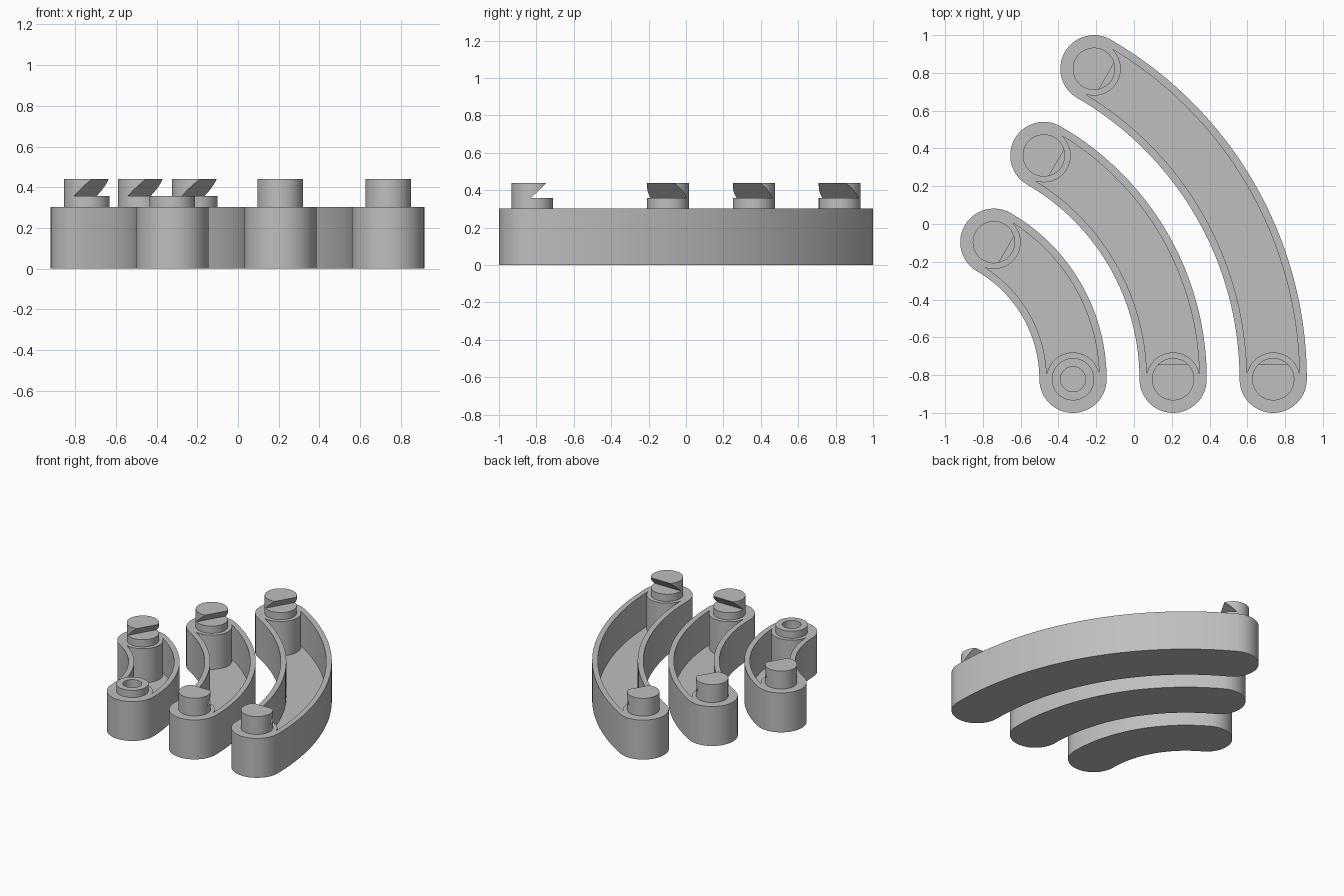
import bpy, math
from math import sin, cos, pi
from mathutils import Matrix, Vector

if "Cube" in bpy.data.objects:
    bpy.data.objects.remove(bpy.data.objects["Cube"])

CENTRE = Vector((-1.161, -0.822))   # shared centre of all arcs
SWEEP = pi / 3
RADII = {"small": 0.838, "medium": 1.368, "large": 1.898}
HALF, CAVITY, POST = 0.178, 0.139, 0.142
FLOOR, RIM, STEP, TOP = 0.04, 0.303, 0.358, 0.44
PEG, BORE = 0.112, 0.066

grey = bpy.data.materials.new("plain grey")
grey.use_nodes = True
colour = (0.52, 0.52, 0.52, 1)
grey.diffuse_color = colour
grey.node_tree.nodes["Principled BSDF"].inputs["Base Color"].default_value = colour


def arc(c, r, a, b, n):
    return [(c[0] + r * cos(a + (b - a) * i / n),
             c[1] + r * sin(a + (b - a) * i / n)) for i in range(n + 1)]


def prism(name, outline, low, high, matrix=None):
    """Extrude a counter-clockwise outline from low to high."""
    n = len(outline)
    verts = [(x, y, z) for z in (low, high) for x, y in outline]
    faces = [list(range(n))[::-1], list(range(n, 2 * n))]
    faces += [(i, (i + 1) % n, (i + 1) % n + n, i + n) for i in range(n)]
    mesh = bpy.data.meshes.new(name)
    mesh.from_pydata(verts, [], faces)
    if matrix:
        mesh.transform(matrix)
    mesh.materials.append(grey)
    obj = bpy.data.objects.new(name, mesh)
    bpy.context.collection.objects.link(obj)
    return obj


def cylinder(name, c, r, low, high):
    return prism(name, arc(c, r, 0, 2 * pi, 48)[:-1], low, high)


def activate(obj):
    bpy.ops.object.select_all(action='DESELECT')
    obj.select_set(True)
    bpy.context.view_layer.objects.active = obj


def cut(obj, cutter):
    activate(obj)
    mod = obj.modifiers.new("cut", 'BOOLEAN')
    mod.operation, mod.solver, mod.object = 'DIFFERENCE', 'EXACT', cutter
    bpy.ops.object.modifier_apply(modifier=mod.name)
    bpy.data.objects.remove(cutter)


def smooth(obj):
    activate(obj)
    bpy.ops.object.shade_smooth_by_angle(angle=math.radians(30))


def end_point(radius, angle):
    return CENTRE + radius * Vector((cos(angle), sin(angle)))


def tray(name, radius):
    """Curved stadium block with a pocket that stops at a round post at each end."""
    start, far = end_point(radius, 0), end_point(radius, SWEEP)
    outline = arc(CENTRE, radius + HALF, 0, SWEEP, 40)
    outline += arc(far, HALF, SWEEP, SWEEP + pi, 28)[1:]
    outline += arc(CENTRE, radius - HALF, SWEEP, 0, 40)[1:]
    outline += arc(start, HALF, -pi, 0, 28)[1:-1]
    block = prism(name, outline, 0, RIM)

    # Pocket outline, its ends hollowed by the posts
    tip = math.acos(CAVITY / POST)
    trim = POST * sin(tip) / radius
    pocket = arc(CENTRE, radius + CAVITY, trim, SWEEP - trim, 40)
    pocket += arc(far, POST, SWEEP - tip, SWEEP - pi + tip, 28)
    pocket += arc(CENTRE, radius - CAVITY, SWEEP - trim, trim, 40)
    pocket += arc(start, POST, pi - tip, tip, 28)
    cut(block, prism("pocket_cutter", pocket, FLOOR, RIM + 0.1))
    return block


def hook_peg(name, c, facing):
    """Peg with a slanted notch open towards the given heading."""
    peg = cylinder(name, c, PEG, RIM - 0.01, TOP)
    wedge = [(-0.008, STEP), (0.3, STEP), (0.3, STEP + 0.297)]
    # Stand the wedge upright, then turn it to the heading
    place = (Matrix.Translation((c[0], c[1], 0)) @ Matrix.Rotation(facing, 4, 'Z')
             @ Matrix.Rotation(pi / 2, 4, 'X'))
    cut(peg, prism("notch_cutter", wedge, -0.2, 0.2, place))
    smooth(peg)


for size, radius in RADII.items():
    body = tray(size + "_tray", radius)
    near, far = end_point(radius, 0), end_point(radius, SWEEP)
    hook_peg(size + "_far_peg", far, SWEEP - pi / 2)
    if size == "small":
        # Open socket instead of a hook
        socket = cylinder("small_socket", near, PEG, RIM - 0.01, STEP)
        for part in (socket, body):
            cut(part, cylinder("bore_cutter", near, BORE, FLOOR, TOP))
        smooth(socket)
    else:
        hook_peg(size + "_near_peg", near, pi / 2)
    smooth(body)
